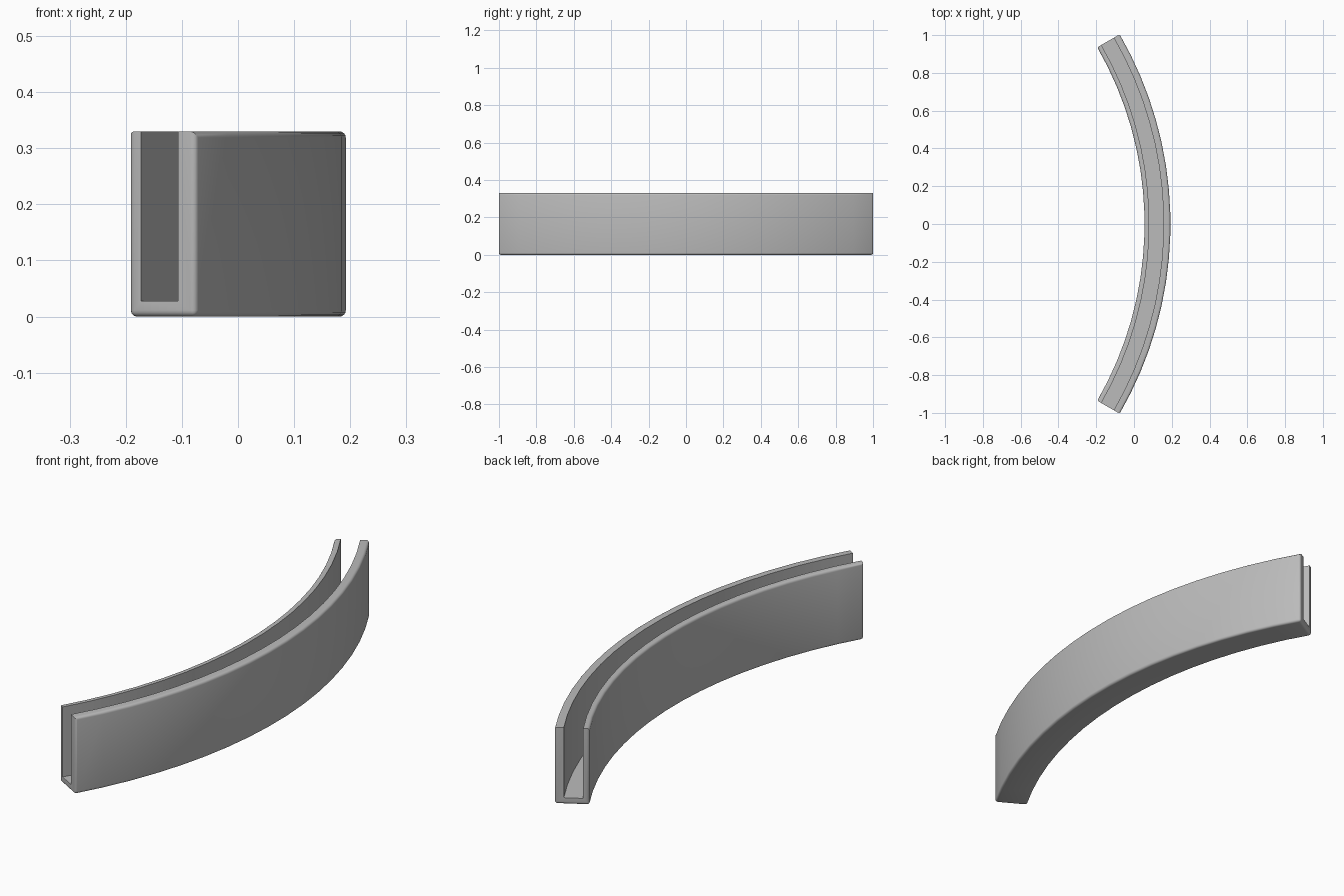
import bpy, bmesh, math
from mathutils import Vector

cube = bpy.data.objects.get("Cube")
if cube:
    bpy.data.objects.remove(cube, do_unlink=True)

# Dimensions of the curved channel
R_IN, R_OUT = 1.871, 2.008          # outside faces
SLOT_IN, SLOT_OUT = 1.896, 1.972    # slot faces
HEIGHT, FLOOR, FILLET = 0.33, 0.028, 0.011
HALF_ANGLE, SEGMENTS = math.radians(30), 17
CENTRE_X = -1.815

# Plain grey material
grey = bpy.data.materials.new("grey")
grey.use_nodes = True
colour = (0.5, 0.5, 0.5, 1)
grey.diffuse_color = colour
grey.node_tree.nodes["Principled BSDF"].inputs["Base Color"].default_value = colour

# U-shaped section at one end, swept along the arc
bm = bmesh.new()
section = [(R_IN, 0), (R_OUT, 0), (R_OUT, HEIGHT), (SLOT_OUT, HEIGHT),
           (SLOT_OUT, FLOOR), (SLOT_IN, FLOOR), (SLOT_IN, HEIGHT), (R_IN, HEIGHT)]
c, s = math.cos(HALF_ANGLE), math.sin(HALF_ANGLE)
verts = [bm.verts.new((r * c, -r * s, z)) for r, z in section]
edges = [bm.edges.new((verts[i - 1], verts[i])) for i in range(len(verts))]
bmesh.ops.spin(bm, geom=verts + edges, cent=(0, 0, 0), axis=(0, 0, 1),
               angle=2 * HALF_ANGLE, steps=SEGMENTS, use_duplicate=False)

# End faces
bmesh.ops.holes_fill(bm, edges=[e for e in bm.edges if e.is_boundary], sides=0)
bmesh.ops.recalc_face_normals(bm, faces=bm.faces)


# Rounded outside edges, leaving the slot edges sharp
def outside(v):
    r = v.co.xy.length
    return r < R_IN + 0.001 or r > R_OUT - 0.001


rounded = [e for e in bm.edges if all(outside(v) for v in e.verts)
           and e.calc_face_angle(0) > 1]
bmesh.ops.bevel(bm, geom=rounded, offset=FILLET, offset_type='OFFSET',
                segments=4, profile=0.5, affect='EDGES', clamp_overlap=True)
bmesh.ops.translate(bm, verts=bm.verts, vec=Vector((CENTRE_X, 0, 0)))

mesh = bpy.data.meshes.new("curved_channel")
bm.to_mesh(mesh)
bm.free()
mesh.materials.append(grey)
channel = bpy.data.objects.new("curved_channel", mesh)
bpy.context.collection.objects.link(channel)

# Smooth shading with sharp slot edges
bpy.context.view_layer.objects.active = channel
channel.select_set(True)
bpy.ops.object.shade_smooth_by_angle(angle=math.radians(30))
